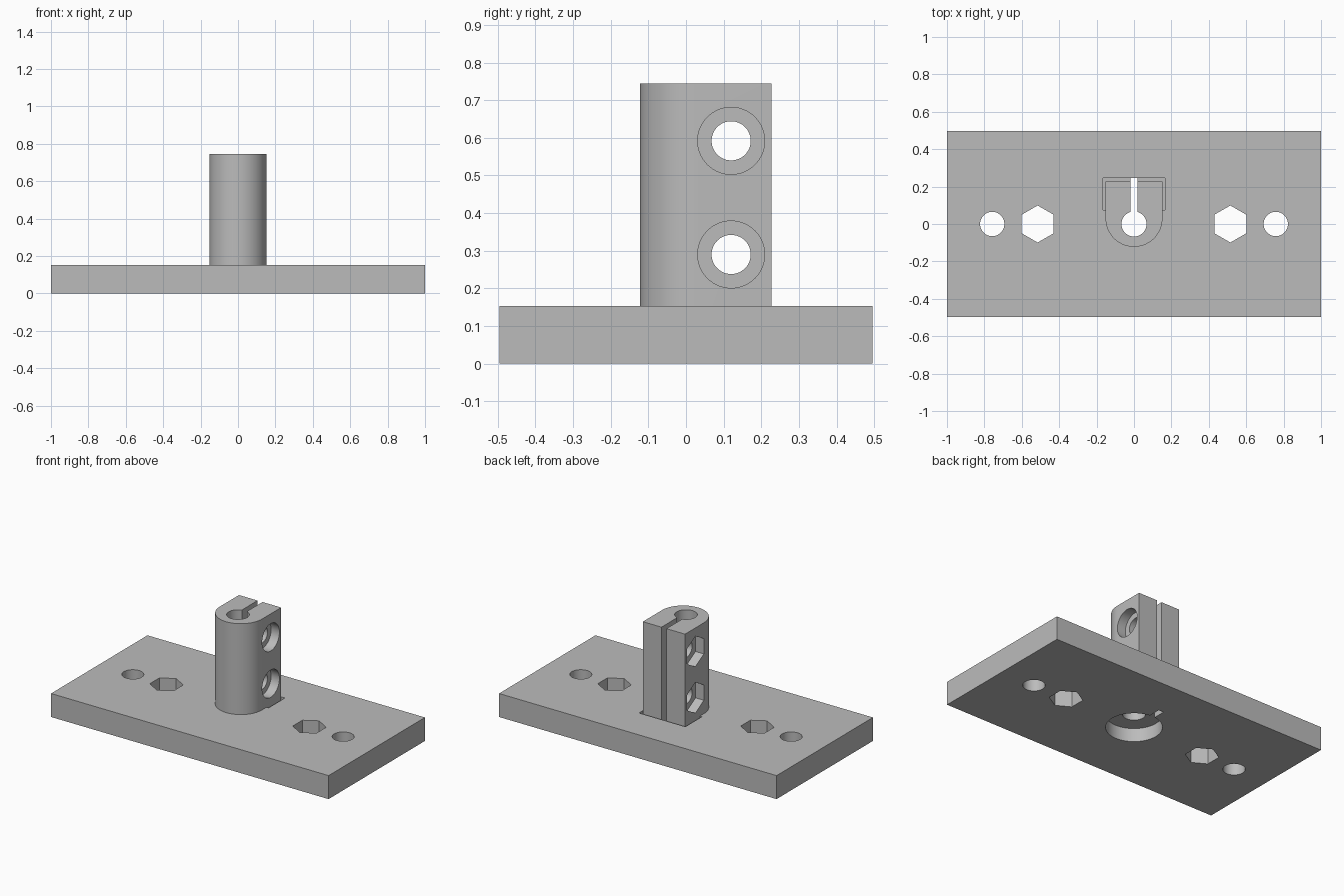
import bpy
import bmesh
from math import pi, radians, sin, cos

cube = bpy.data.objects.get("Cube")
if cube:
    bpy.data.objects.remove(cube, do_unlink=True)

grey = bpy.data.materials.new("plain grey")
grey.use_nodes = True
GREY = (0.5, 0.5, 0.5, 1)
grey.diffuse_color = GREY
grey.node_tree.nodes["Principled BSDF"].inputs["Base Color"].default_value = GREY

PLATE_TOP = 0.153
POST_TOP = 0.745


def prism(name, outline, low, high, axis="z"):
    """Extrude a 2D outline: (x, y) along z, or (y, z) along x."""
    bm = bmesh.new()
    place = (lambda a, b: (a, b, low)) if axis == "z" else (lambda a, b: (low, a, b))
    face = bm.faces.new([bm.verts.new(place(a, b)) for a, b in outline])
    made = bmesh.ops.extrude_face_region(bm, geom=[face])["geom"]
    shift = (0, 0, high - low) if axis == "z" else (high - low, 0, 0)
    bmesh.ops.translate(bm, verts=[v for v in made if isinstance(v, bmesh.types.BMVert)], vec=shift)
    bmesh.ops.recalc_face_normals(bm, faces=bm.faces)
    mesh = bpy.data.meshes.new(name)
    bm.to_mesh(mesh)
    bm.free()
    mesh.materials.append(grey)
    obj = bpy.data.objects.new(name, mesh)
    bpy.context.collection.objects.link(obj)
    return obj


def ring(a, b, radius, sides=64):
    # First corner points along +b, so hexagons stand on a corner
    return [(a + radius * sin(2 * pi * i / sides), b + radius * cos(2 * pi * i / sides))
            for i in range(sides)]


def box(a0, a1, b0, b1):
    return [(a0, b0), (a1, b0), (a1, b1), (a0, b1)]


def combine(target, tool, operation="DIFFERENCE"):
    tool.hide_render = True
    mod = target.modifiers.new("shape", "BOOLEAN")
    mod.operation = operation
    mod.solver = "EXACT"
    mod.object = tool
    bpy.context.view_layer.objects.active = target
    bpy.ops.object.modifier_apply(modifier=mod.name)
    bpy.data.objects.remove(tool, do_unlink=True)


# Base plate with the relief pocket behind the post
mount = prism("clamp_mount", box(-1, 1, -0.496, 0.496), 0, PLATE_TOP)
combine(mount, prism("relief_pocket", box(-0.167, 0.167, 0.075, 0.245), 0.12, 0.3))

# Round-fronted clamp post
r = 0.152
arc = [(r * cos(pi + pi * i / 40), 0.03 + r * sin(pi + pi * i / 40)) for i in range(41)]
post = prism("clamp_post", arc + [(r, 0.227), (-r, 0.227)], 0.1, POST_TOP)
combine(mount, post, "UNION")

# Central bore, counterbore from below and clamping slot
combine(mount, prism("bore", ring(0, 0, 0.067), -0.1, 1))
combine(mount, prism("counterbore", ring(0, 0, 0.165), -0.1, 0.087))
combine(mount, prism("slot", box(-0.018, 0.018, 0, 0.245), -0.1, 1))

# Fixing holes in the plate
for side in (-1, 1):
    combine(mount, prism("round_hole", ring(side * 0.758, 0, 0.065), -0.1, 0.3))
    combine(mount, prism("hex_hole", ring(side * 0.515, 0, 0.099, 6), -0.1, 0.3))

# Cross bolts: screw head recess on one side, nut recess on the other
for z in (0.29, 0.592):
    combine(mount, prism("bolt_hole", ring(0.12, z, 0.052), -0.3, 0.3, "x"))
    combine(mount, prism("head_recess", ring(0.12, z, 0.089), 0.092, 0.3, "x"))
    combine(mount, prism("nut_recess", ring(0.12, z, 0.1, 6), -0.3, -0.092, "x"))

bpy.ops.object.select_all(action="DESELECT")
mount.select_set(True)
bpy.context.view_layer.objects.active = mount
bpy.ops.object.shade_smooth_by_angle(angle=radians(30))
